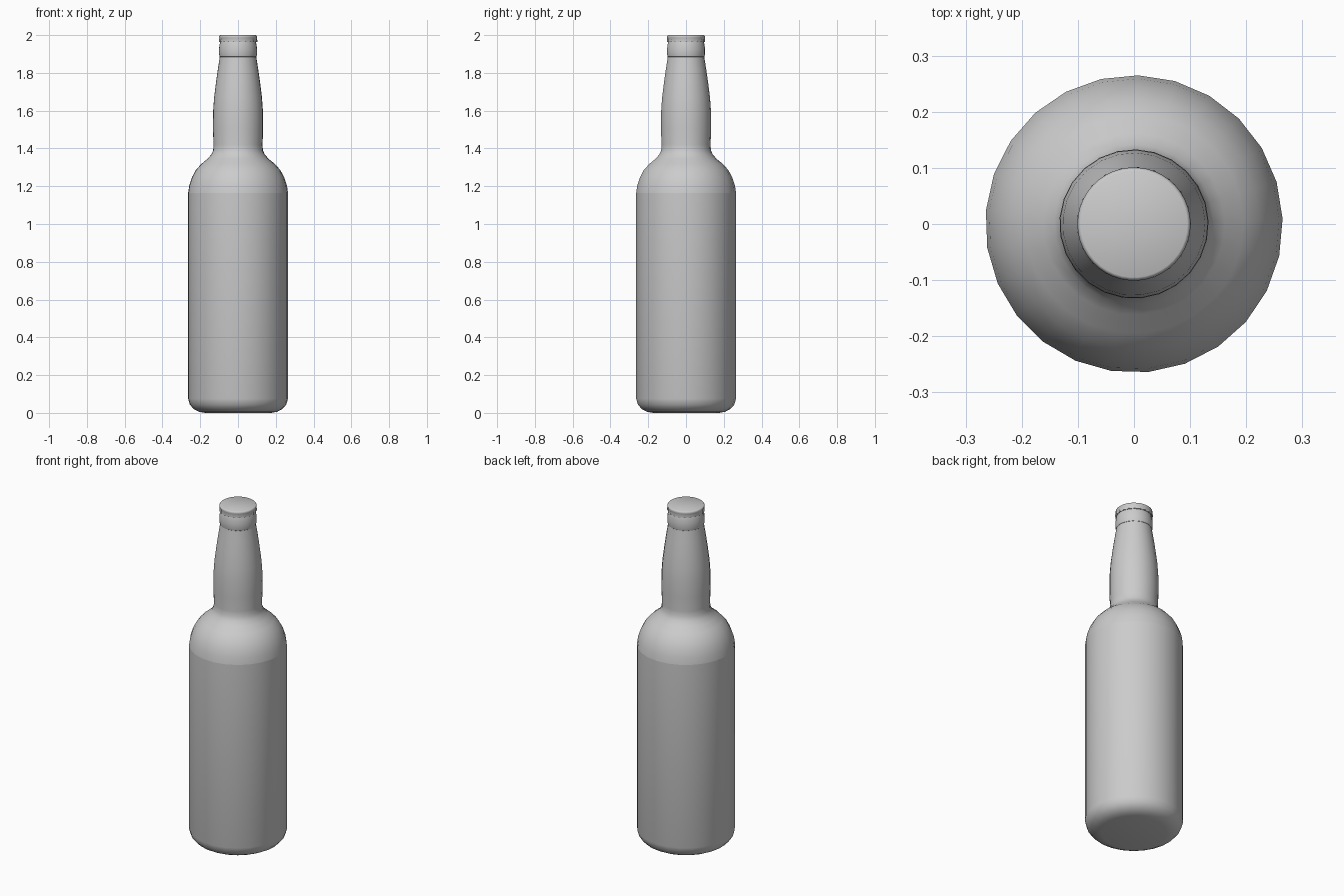
import bpy, bmesh, math

if "Cube" in bpy.data.objects:
    bpy.data.objects.remove(bpy.data.objects["Cube"])


def finish(bm, name, angle=40, sharp_z=()):
    bmesh.ops.recalc_face_normals(bm, faces=bm.faces)
    for e in bm.edges:
        if any(all(abs(v.co.z - z) < 1e-4 for v in e.verts) for z in sharp_z):
            e.smooth = False
    for f in bm.faces:
        f.smooth = True
    for e in bm.edges:
        if len(e.link_faces) == 2 and e.calc_face_angle() > math.radians(angle):
            e.smooth = False
    me = bpy.data.meshes.new(name)
    bm.to_mesh(me)
    bm.free()
    ob = bpy.data.objects.new(name, me)
    bpy.context.collection.objects.link(ob)
    return ob


def lathe(name, profile, sides, wave=None, offset=0.0, **kw):
    """Revolve (radius, z) points; wave holds a ripple depth per ring."""
    bm = bmesh.new()
    rings = []
    for k, (r, z) in enumerate(profile):
        ring = []
        for i in range(sides):
            a = math.radians(offset) + 2 * math.pi * i / sides
            rr = r - (wave[k] if wave and i % 2 else 0)
            ring.append(bm.verts.new((rr * math.cos(a), rr * math.sin(a), z)))
        rings.append(ring)
    for a, b in zip(rings, rings[1:]):
        for i in range(sides):
            j = (i + 1) % sides
            bm.faces.new((a[i], a[j], b[j], b[i]))
    bm.faces.new(rings[0])
    bm.faces.new(rings[-1])
    return finish(bm, name, **kw)


# Bottle: rounded base, straight body, shoulder, bulged neck
lathe("bottle_glass", [
    (0.175, 0), (0.208, 0.006), (0.236, 0.021), (0.256, 0.044), (0.265, 0.075),
    (0.265, 1.165), (0.259, 1.205), (0.245, 1.247), (0.224, 1.286),
    (0.195, 1.318), (0.162, 1.345), (0.142, 1.368), (0.132, 1.39),
    (0.130, 1.42), (0.133, 1.50), (0.132, 1.60), (0.127, 1.67),
    (0.117, 1.75), (0.107, 1.82), (0.099, 1.87), (0.097, 1.885)],
    25, offset=2, sharp_z=(1.165,))

# Lip collar
lathe("bottle_lip", [
    (0.094, 1.883), (0.098, 1.886), (0.101, 1.90), (0.101, 1.925),
    (0.098, 1.95), (0.094, 1.965), (0.088, 1.985)], 25, offset=2)

# Crimped crown cap
lathe("crown_cap", [
    (0.094, 1.963), (0.102, 1.963), (0.102, 1.973), (0.100, 1.985),
    (0.101, 1.991), (0.0985, 1.998), (0.095, 2.0)], 42,
    wave=[0, 0.007, 0.007, 0.002, 0, 0, 0], angle=50)
